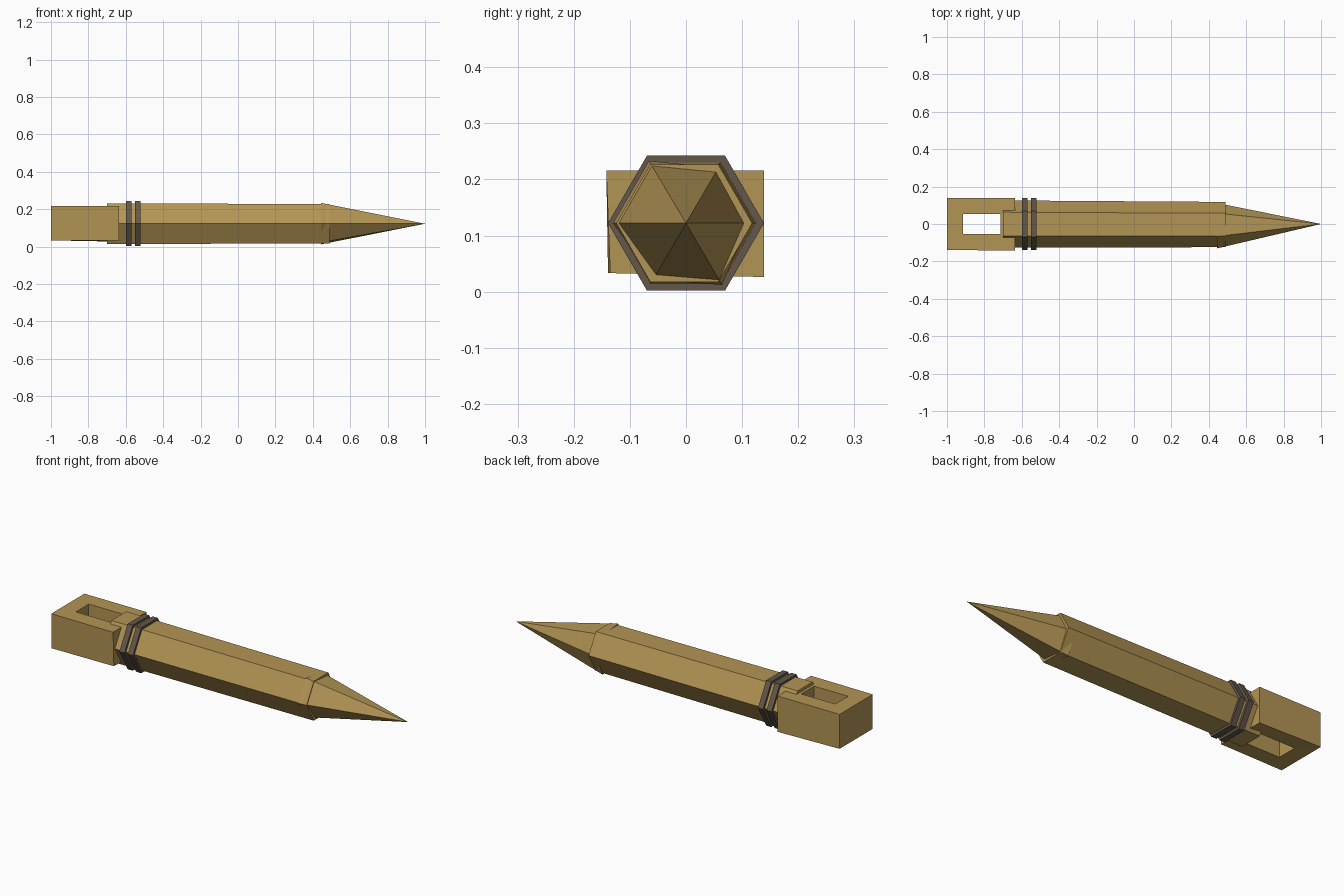
import bpy, bmesh, math

if "Cube" in bpy.data.objects:
    bpy.data.objects.remove(bpy.data.objects["Cube"])

CZ = 0.122  # height of the long axis


def material(name, rgb):
    m = bpy.data.materials.new(name)
    m.diffuse_color = (*rgb, 1)
    m.use_nodes = True
    m.node_tree.nodes["Principled BSDF"].inputs["Base Color"].default_value = m.diffuse_color
    return m


wood = material("tan wood", (0.45, 0.30, 0.09))
cord = material("dark cord", (0.125, 0.095, 0.068))


def finish(name, bm, mat):
    bmesh.ops.recalc_face_normals(bm, faces=bm.faces)
    me = bpy.data.meshes.new(name)
    bm.to_mesh(me)
    bm.free()
    me.materials.append(mat)
    ob = bpy.data.objects.new(name, me)
    bpy.context.collection.objects.link(ob)
    return ob


def hexagon(x, r, dy=0.0):
    """Six points around the long axis, flat side up."""
    return [(x, dy + r * math.cos(math.radians(60 * i)),
             CZ + r * math.sin(math.radians(60 * i))) for i in range(6)]


def loft(name, rings, mat, tip=None):
    """Skin closed loops of points, ending in a cap or a point."""
    bm = bmesh.new()
    loops = [[bm.verts.new(p) for p in ring] for ring in rings]
    n = len(loops[0])
    for a, b in zip(loops, loops[1:]):
        for i in range(n):
            j = (i + 1) % n
            bm.faces.new((a[i], a[j], b[j], b[i]))
    bm.faces.new(loops[0])
    if tip:
        t = bm.verts.new(tip)
        for i in range(n):
            bm.faces.new((loops[-1][i], loops[-1][(i + 1) % n], t))
    else:
        bm.faces.new(loops[-1])
    return finish(name, bm, mat)


# six-sided shaft, slightly tapering to the front
loft("shaft", [hexagon(-0.70, 0.126), hexagon(0.49, 0.121, -0.003)], wood)

# roughly cut point, its base set unevenly into the shaft end
base = [(0.112, 0.122), (0.058, 0.221), (-0.066, 0.233),
        (-0.130, 0.122), (-0.058, 0.022), (0.064, 0.012)]
loft("point", [[(0.445, y, z) for y, z in base]], wood, tip=(1.0, 0, CZ))

# two cord bands
for i, x in enumerate((-0.60, -0.55)):
    loft(f"band_{i + 1}", [hexagon(x, 0.139), hexagon(x + 0.03, 0.139)], cord)

# handle block with a slot cut down through it
bm = bmesh.new()


def rect(x0, x1, y, z):
    return [bm.verts.new(p) for p in
            ((x0, -y, z), (x1, -y, z), (x1, y, z), (x0, y, z))]


outer = [rect(-1.0, -0.635, 0.139, z) for z in (0.033, 0.216)]
inner = [rect(-0.915, -0.715, 0.054, z) for z in (0.033, 0.216)]
for i in range(4):
    j = (i + 1) % 4
    for lo, hi in (outer, inner):
        bm.faces.new((lo[i], lo[j], hi[j], hi[i]))
    for o, n in zip(outer, inner):
        bm.faces.new((o[i], o[j], n[j], n[i]))
# slightly uneven hand-cut corners
outer[0][1].co.y += 0.004
outer[1][1].co.y -= 0.003
outer[0][2].co.z -= 0.007
finish("handle_block", bm, wood)
